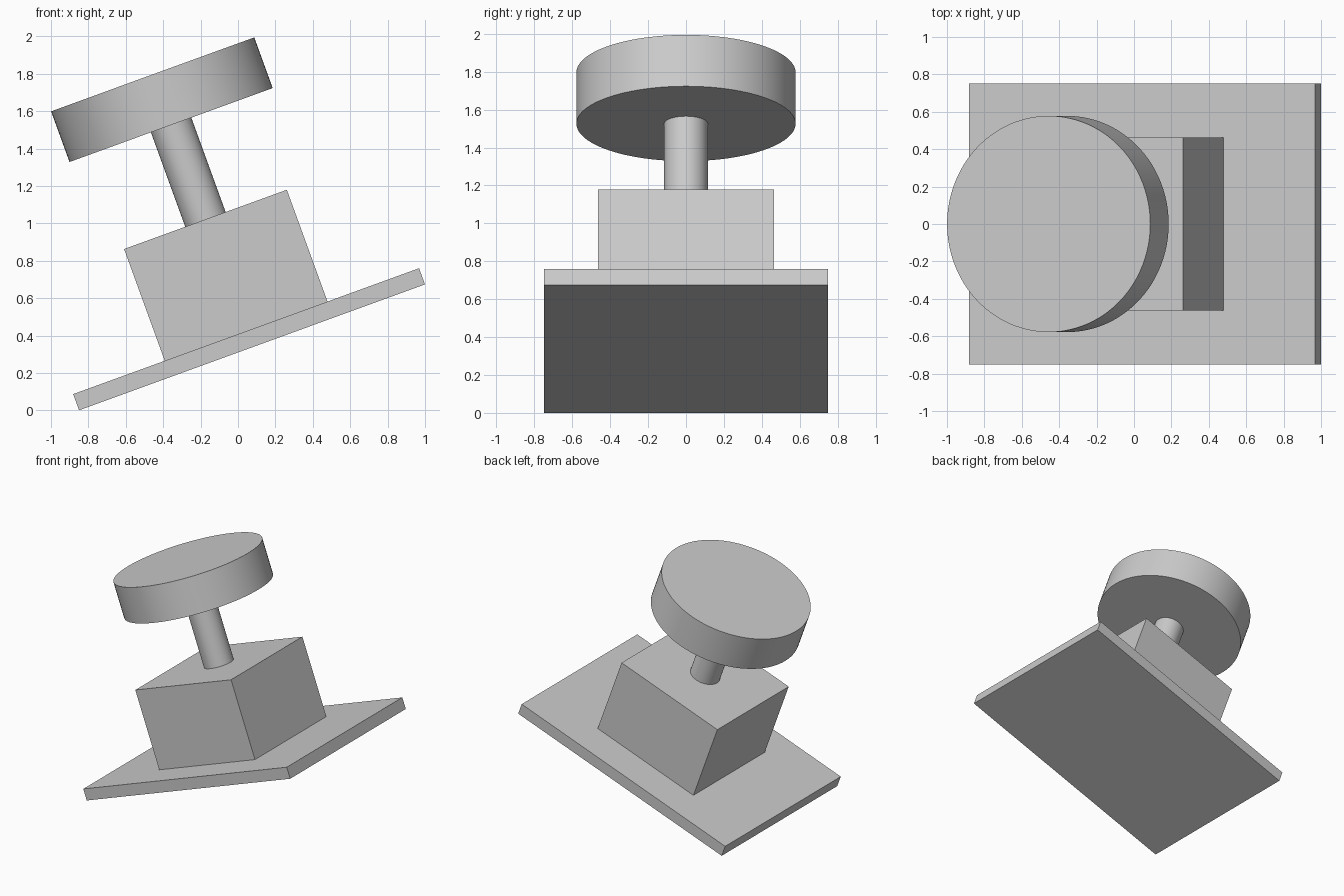
import bpy
import math
from mathutils import Matrix

default_cube = bpy.data.objects.get("Cube")
if default_cube:
    bpy.data.objects.remove(default_cube, do_unlink=True)

# One plain grey for the whole model
GREY = (0.6, 0.6, 0.6, 1.0)
grey = bpy.data.materials.new("light grey")
grey.use_nodes = True
grey.diffuse_color = GREY
grey.node_tree.nodes["Principled BSDF"].inputs["Base Color"].default_value = GREY

# Parts stack along one axis, tilted about y from the centre of the plate's underside
TILT = Matrix.Translation((0.075, 0, 0.337)) @ Matrix.Rotation(math.radians(-20), 4, "Y")


def finish(name, bottom, top):
    obj = bpy.context.object
    obj.name = name
    obj.data.name = name
    obj.data.materials.append(grey)
    obj.matrix_world = TILT @ Matrix.Translation((0, 0, (bottom + top) / 2))
    return obj


def block(name, length, depth, bottom, top):
    bpy.ops.mesh.primitive_cube_add(size=1)
    bpy.context.object.data.transform(Matrix.Diagonal((length, depth, top - bottom, 1)))
    return finish(name, bottom, top)


def disc(name, radius, bottom, top):
    bpy.ops.mesh.primitive_cylinder_add(vertices=96, radius=radius, depth=top - bottom)
    bpy.ops.object.shade_smooth_by_angle(angle=math.radians(30))
    return finish(name, bottom, top)


# Base plate, body, stem and round head
block("base_plate", 1.968, 1.5, 0, 0.092)
block("body", 0.926, 0.926, 0.092, 0.728)
disc("stem", 0.115, 0.728, 1.265)
disc("round_head", 0.578, 1.265, 1.553)
